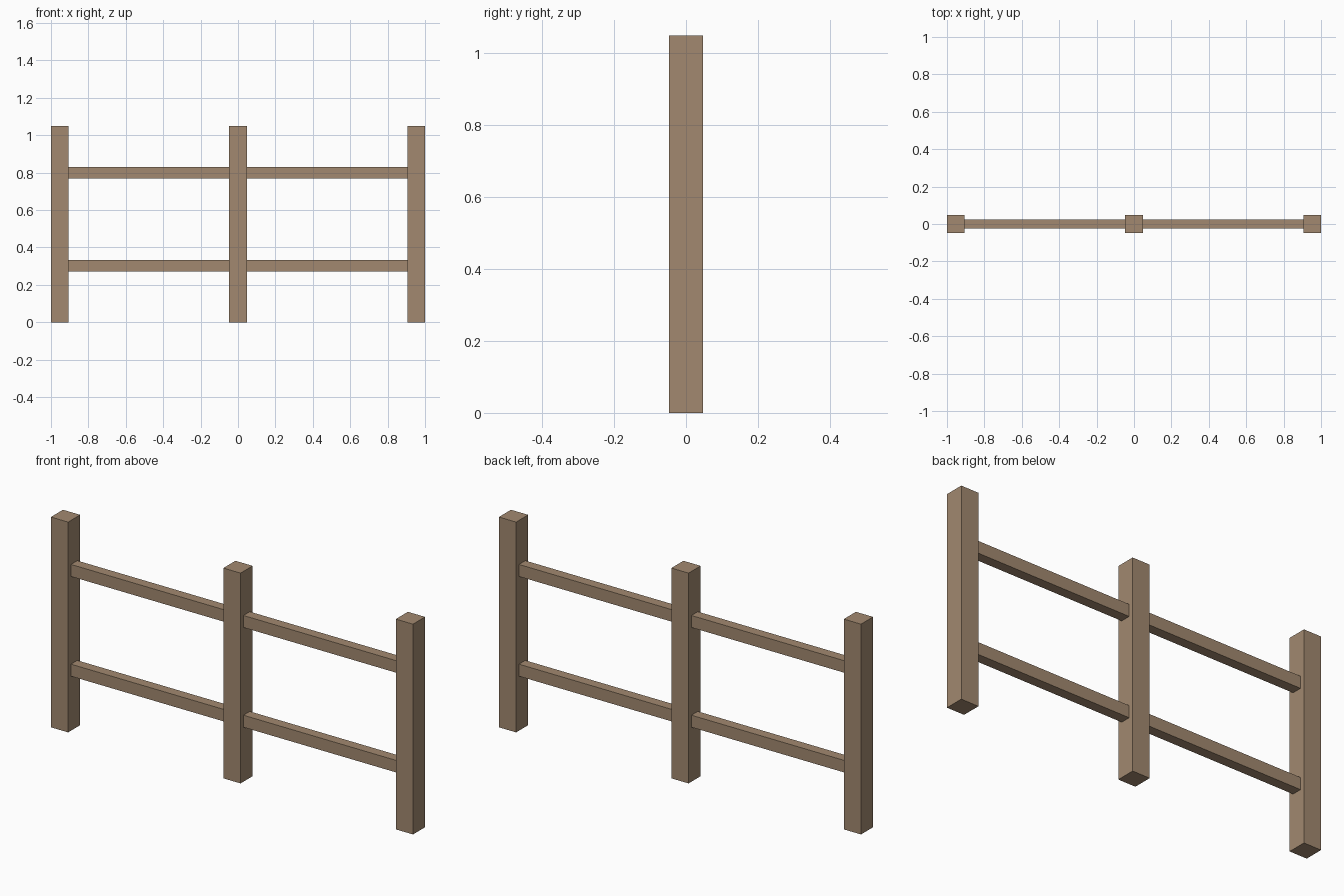
import bpy

if "Cube" in bpy.data.objects:
    bpy.data.objects.remove(bpy.data.objects["Cube"])

wood = bpy.data.materials.new("wood")
wood.diffuse_color = (0.36, 0.25, 0.16, 1)
wood.use_nodes = True
wood.node_tree.nodes["Principled BSDF"].inputs["Base Color"].default_value = wood.diffuse_color

POST_W, POST_H = 0.095, 1.05
RAIL_D, RAIL_H = 0.05, 0.06


def box(name, centre, size):
    bpy.ops.mesh.primitive_cube_add(size=1, location=centre)
    ob = bpy.context.object
    ob.name = name
    ob.scale = size
    bpy.ops.object.transform_apply(location=False, rotation=False, scale=True)
    ob.data.materials.append(wood)


# Three square posts
end_x = 1 - POST_W / 2
for name, x in (("left_post", -end_x), ("middle_post", 0), ("right_post", end_x)):
    box(name, (x, 0, POST_H / 2), (POST_W, POST_W, POST_H))

# Two rails running through the posts, ending just inside the outer faces
for name, z in (("lower_rail", 0.302), ("upper_rail", 0.80)):
    box(name, (0, 0, z), (1.998, RAIL_D, RAIL_H))
